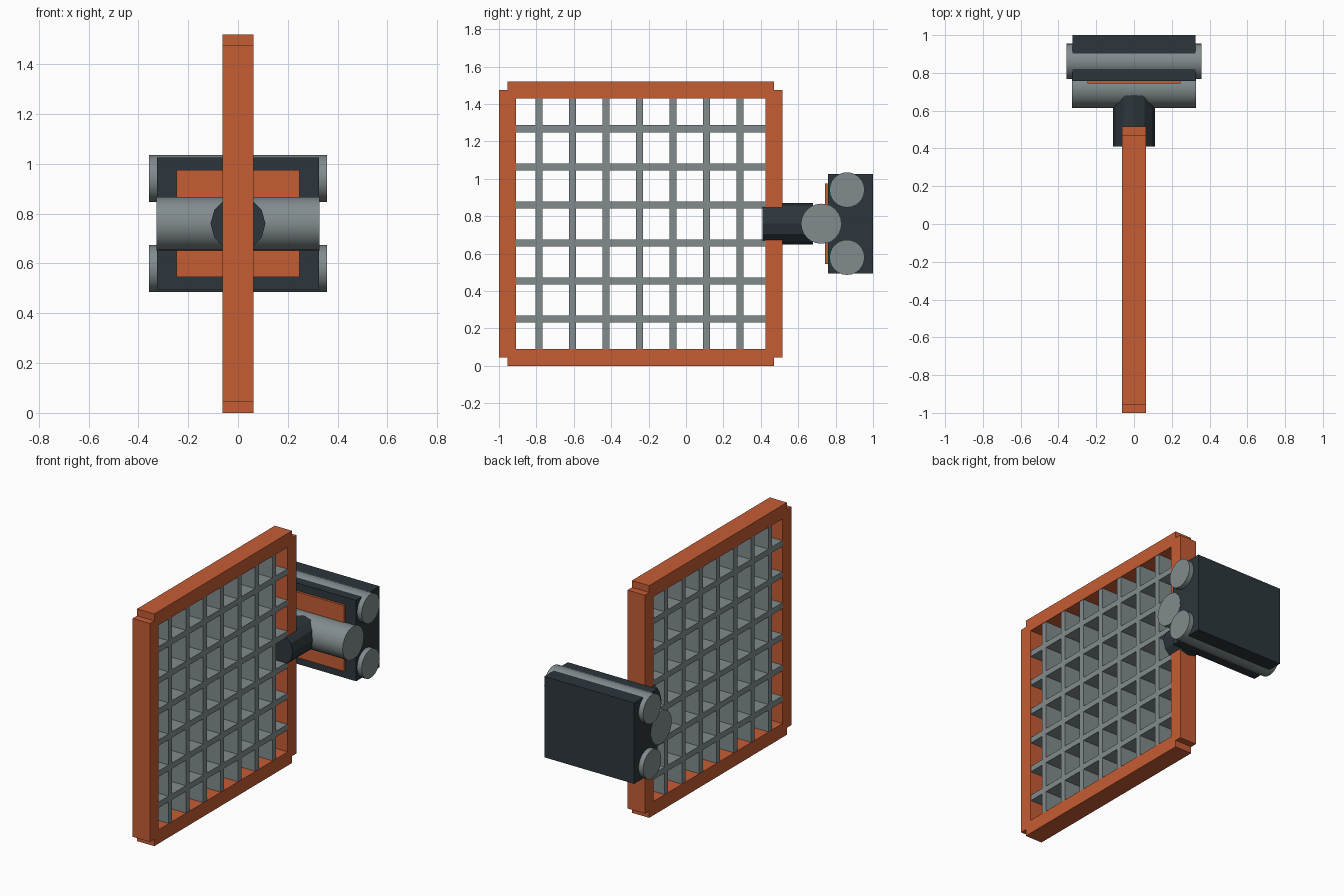
import bpy
import math
from mathutils import Matrix

cube = bpy.data.objects.get("Cube")
if cube:
    bpy.data.objects.remove(cube, do_unlink=True)


def material(name, rgb):
    m = bpy.data.materials.new(name)
    m.use_nodes = True
    m.diffuse_color = (*rgb, 1)
    m.node_tree.nodes["Principled BSDF"].inputs["Base Color"].default_value = (*rgb, 1)
    return m


ORANGE = material("burnt_orange", (0.56, 0.11, 0.035))
GREY = material("steel_grey", (0.22, 0.26, 0.27))
DARK = material("dark_slate", (0.026, 0.037, 0.045))


def box(name, mat, x, y, z):
    """Box from (min, max) ranges on each axis."""
    bpy.ops.mesh.primitive_cube_add(size=1)
    ob = bpy.context.object
    ob.name = name
    mid = [(a + b) / 2 for a, b in (x, y, z)]
    size = [b - a for a, b in (x, y, z)]
    ob.data.transform(Matrix.Translation(mid) @ Matrix.Diagonal((*size, 1)))
    ob.data.materials.append(mat)
    return ob


def cylinder(name, mat, centre, radius, length, axis, sides, smooth):
    bpy.ops.mesh.primitive_cylinder_add(vertices=sides, radius=radius, depth=length)
    ob = bpy.context.object
    ob.name = name
    ob.data.transform(Matrix.Rotation(math.pi / 2, 4, axis))
    ob.location = centre
    ob.data.materials.append(mat)
    if smooth:
        bpy.ops.object.shade_smooth_by_angle(angle=math.radians(30))
    return ob


# Panel dimensions
HALF = 0.0625
BACK, FRONT, TOP = 0.515, -1.0, 1.52
BAR, NOTCH = 0.09, 0.045
thick = (-HALF, HALF)

# Frame bars with stepped corners
for name, z in (("frame_bottom", 0), ("frame_top", TOP - BAR)):
    box(name, ORANGE, thick, (FRONT + NOTCH, BACK - NOTCH), (z, z + BAR))
for name, y in (("frame_front", FRONT), ("frame_back", BACK - BAR)):
    box(name, ORANGE, thick, (y, y + BAR), (NOTCH, TOP - NOTCH))

# Lattice of slats
SLAT = 0.019
deep = (-0.06, 0.06)
for i in range(7):
    y = -0.785 + 0.179 * i
    box(f"upright_slat_{i + 1}", GREY, deep, (y - SLAT, y + SLAT), (0.07, TOP - 0.07))
for i in range(6):
    z = 0.25 + 0.2035 * i
    box(f"level_slat_{i + 1}", GREY, deep, (FRONT + 0.07, BACK - 0.07), (z - SLAT, z + SLAT))

# Arm and hinge barrel
cylinder("arm", DARK, (0, 0.545, 0.76), 0.11, 0.27, 'X', 12, False)
cylinder("hinge_barrel", GREY, (0, 0.722, 0.76), 0.107, 0.654, 'Y', 24, True)

# Mounting block with face plate and two rollers
box("mount_block", DARK, (-0.325, 0.325), (0.758, 1.0), (0.495, 1.025))
box("face_plate", ORANGE, (-0.247, 0.247), (0.743, 0.77), (0.545, 0.975))
for name, z in (("lower_roller", 0.58), ("upper_roller", 0.941)):
    cylinder(name, GREY, (0, 0.861, z), 0.094, 0.716, 'Y', 24, True)
